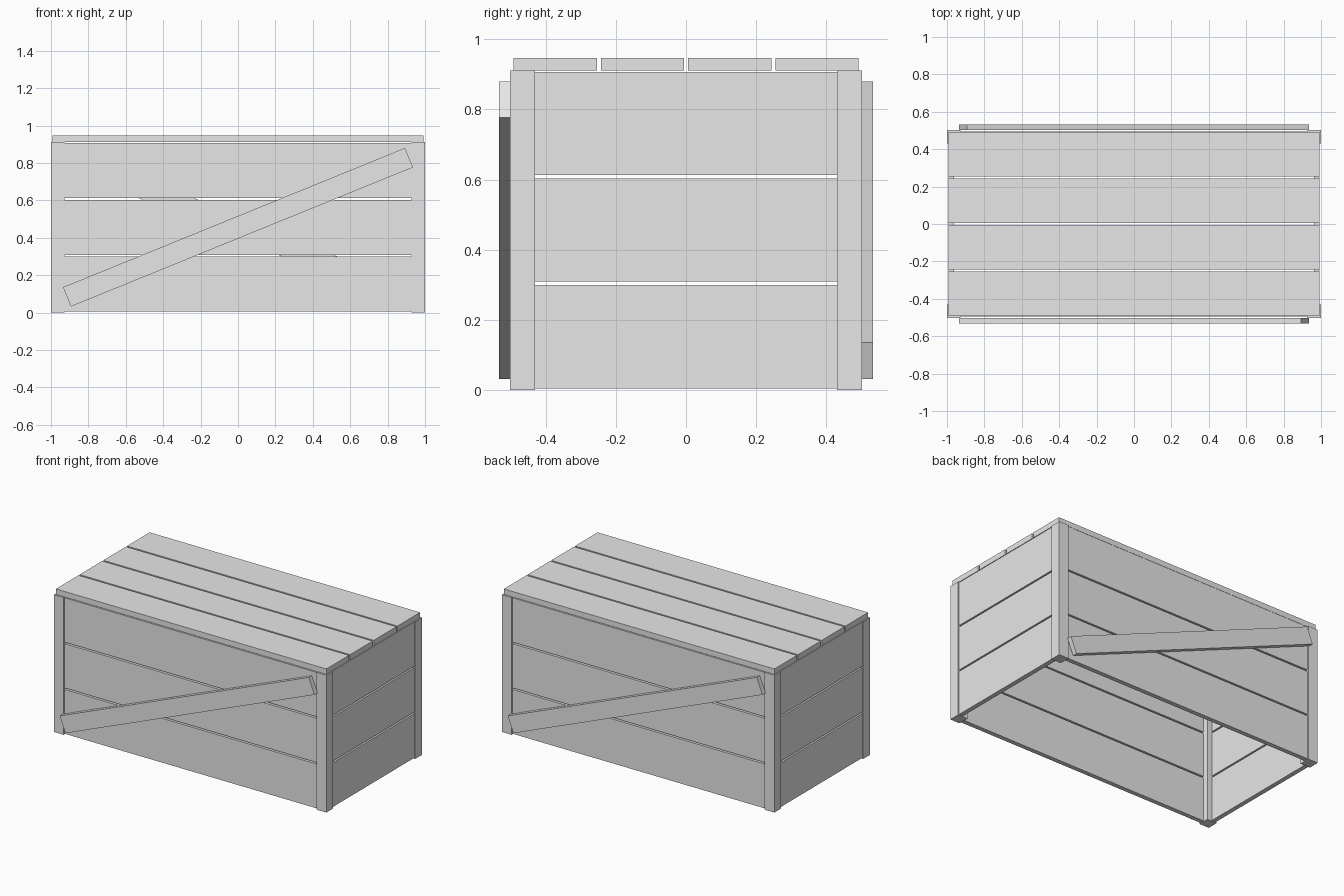
import bpy
from math import atan2
from mathutils import Matrix

cube = bpy.data.objects.get("Cube")
if cube:
    bpy.data.objects.remove(cube, do_unlink=True)

wood = bpy.data.materials.new("pale_grey")
wood.use_nodes = True
grey = (0.8, 0.8, 0.8, 1)
wood.diffuse_color = grey
wood.node_tree.nodes["Principled BSDF"].inputs["Base Color"].default_value = grey


def board(name, low, high, turn=0.0):
    """Box between two corners, optionally turned about the y axis."""
    size = [b - a for a, b in zip(low, high)]
    mid = [(a + b) / 2 for a, b in zip(low, high)]
    bpy.ops.mesh.primitive_cube_add(size=1)
    ob = bpy.context.object
    ob.name = name
    ob.data.transform(Matrix.Diagonal((*size, 1)))
    ob.location = mid
    ob.rotation_euler.y = turn
    ob.data.materials.append(wood)
    return ob


HX, HY = 1.0, 0.502        # outer half sizes at the posts
POST, TOP = 0.072, 0.911   # post width and height
THICK, INSET = 0.03, 0.007  # board thickness and recess behind the posts
IX, IY = HX - POST, HY - POST

# Square corner posts
for sx, side in ((-1, "right"), (1, "left")):
    for sy, end in ((-1, "front"), (1, "back")):
        xs = sorted((sx * HX, sx * IX))
        ys = sorted((sy * HY, sy * IY))
        board(f"{end}_{side}_post", (xs[0], ys[0], 0), (xs[1], ys[1], TOP))

# Three wall planks on every side, with narrow gaps
for i in range(3):
    z0 = 0.005 + i * 0.304
    z1 = z0 + 0.294
    for s, end, side in ((-1, "front", "right"), (1, "back", "left")):
        ys = sorted((s * (HY - INSET), s * (HY - INSET - THICK)))
        board(f"{end}_plank_{i + 1}", (-IX, ys[0], z0), (IX, ys[1], z1))
        xs = sorted((s * (HX - INSET), s * (HX - INSET - THICK)))
        board(f"{side}_plank_{i + 1}", (xs[0], -IY, z0), (xs[1], IY, z1))

# Four lid planks
for i in range(4):
    y0 = -0.491 + i * 0.2485
    board(f"lid_plank_{i + 1}", (-0.993, y0, TOP), (0.993, y0 + 0.237, 0.947))

# Diagonal braces, rising to the viewer's right on the front and on the back
angle = atan2(0.745, 1.83)
for s, end in ((-1, "front"), (1, "back")):
    ys = sorted((s * HY, s * (HY + 0.031)))
    board(f"{end}_brace", (-0.987, ys[0], 0.4), (0.987, ys[1], 0.512), s * angle)
